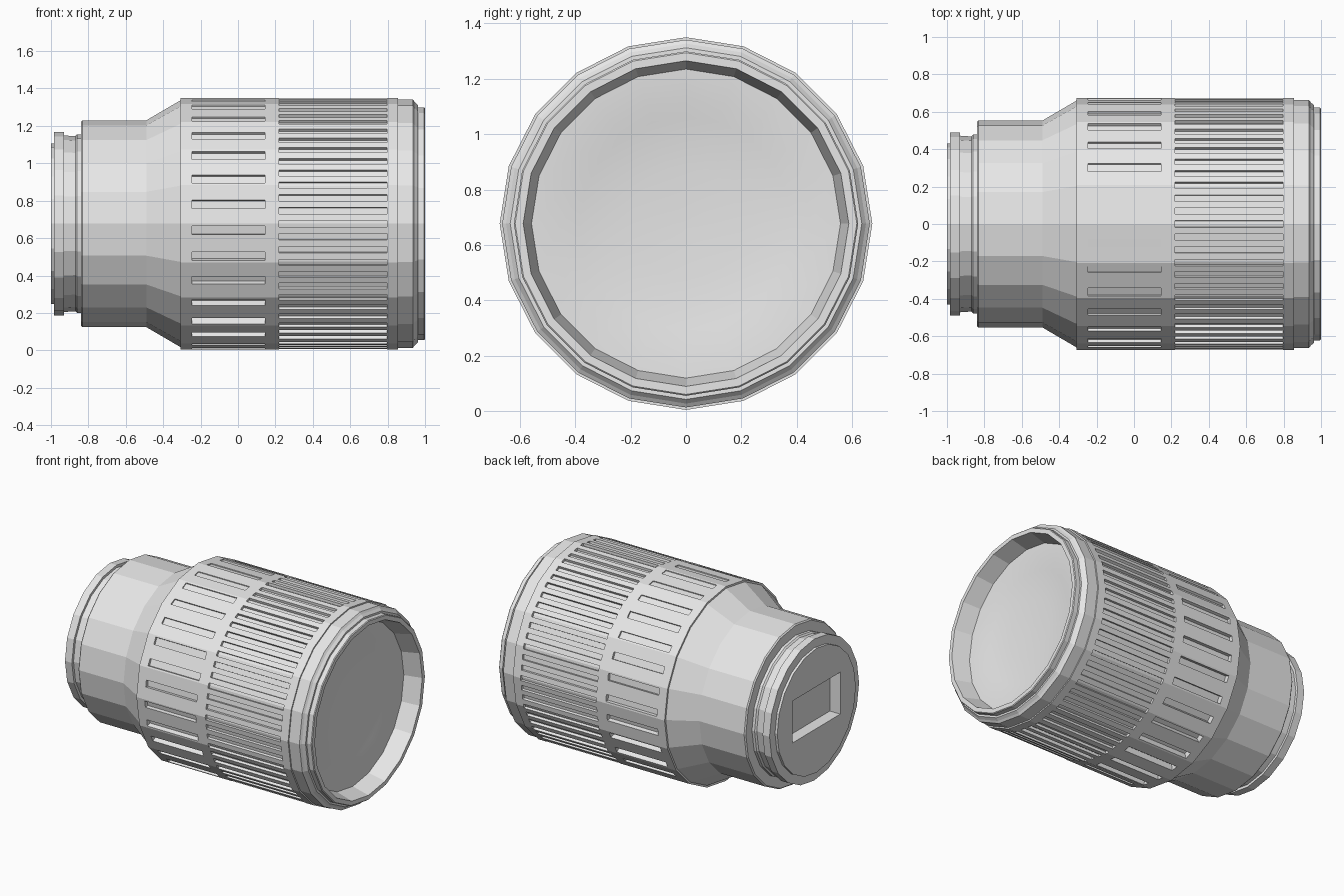
import bpy, bmesh, math

if "Cube" in bpy.data.objects:
    bpy.data.objects.remove(bpy.data.objects["Cube"])

SIDES = 20
CZ = 0.677          # height of the barrel axis
R = 0.673           # widest radius
STEP = 360 / SIDES

grey = bpy.data.materials.new("light grey")
grey.diffuse_color = (0.8, 0.8, 0.8, 1)
grey.use_nodes = True
grey.node_tree.nodes["Principled BSDF"].inputs["Base Color"].default_value = grey.diffuse_color


def ring_point(x, r, deg):
    """Point on a 20-sided ring; deg runs from the top towards the front."""
    d = deg % STEP - STEP / 2
    rr = r * math.cos(math.radians(STEP / 2)) / math.cos(math.radians(d))
    a = math.radians(deg)
    return (x, -rr * math.sin(a), CZ + rr * math.cos(a))


def finish(name, bm, recalc=True):
    bmesh.ops.remove_doubles(bm, verts=bm.verts, dist=1e-5)
    if recalc:
        bmesh.ops.recalc_face_normals(bm, faces=bm.faces)
    me = bpy.data.meshes.new(name)
    bm.to_mesh(me)
    bm.free()
    me.materials.append(grey)
    ob = bpy.data.objects.new(name, me)
    bpy.context.collection.objects.link(ob)
    return ob


def lathe(name, profile, cap_start=False, cap_end=False):
    """Spin (x, radius) pairs, listed from rear to front, around the axis."""
    bm = bmesh.new()
    rings = [[bm.verts.new(ring_point(x, r, i * STEP)) for i in range(SIDES)]
             for x, r in profile]
    for a, b in zip(rings, rings[1:]):
        for i in range(SIDES):
            j = (i + 1) % SIDES
            bm.faces.new((a[j], a[i], b[i], b[j]))
    if cap_start:
        bm.faces.new(rings[0])
    if cap_end:
        bm.faces.new(rings[-1][::-1])
    return finish(name, bm, recalc=cap_start and cap_end)


def grip(name, x0, x1, count, first, width, depth_at):
    """Ring of flush pads separated by lengthwise slots."""
    bm = bmesh.new()
    pitch = 360 / count
    edges = {round(i * STEP, 3) for i in range(SIDES)}
    for k in range(count):
        for s in (-0.5, 0.5):
            edges.add(round((first + k * pitch + s * width) % 360, 3))
    edges = sorted(edges)
    edges.append(edges[0] + 360)

    def quad(*pts):
        bm.faces.new([bm.verts.new(p) for p in pts])

    def floor(deg):
        return R - depth_at(deg)

    for a, b in zip(edges, edges[1:]):
        mid = (a + b) / 2
        off = (mid - first + pitch / 2) % pitch - pitch / 2
        slot = abs(off) < width / 2
        ra, rb = (floor(a), floor(b)) if slot else (R, R)
        quad(ring_point(x0, rb, b), ring_point(x0, ra, a),
             ring_point(x1, ra, a), ring_point(x1, rb, b))
        if slot:        # slot ends
            for x, flip in ((x0, False), (x1, True)):
                p = [ring_point(x, ra, a), ring_point(x, rb, b),
                     ring_point(x, R, b), ring_point(x, R, a)]
                quad(*(p if flip else p[::-1]))
    for k in range(count):      # slot side walls
        for s in (-0.5, 0.5):
            d = first + k * pitch + s * width
            p = [ring_point(x0, R, d), ring_point(x0, floor(d), d),
                 ring_point(x1, floor(d), d), ring_point(x1, R, d)]
            quad(*(p if s > 0 else p[::-1]))
    return finish(name, bm)


# Rear mount with flange and neck
mount = lathe("rear_mount", [
    (-1.0, 0.43), (-0.983, 0.43), (-0.983, 0.49), (-0.93, 0.49),
    (-0.93, 0.472), (-0.87, 0.468), (-0.86, 0.478), (-0.835, 0.478)],
    cap_start=True, cap_end=True)

# Rectangular rear window, cut into the mount
bm = bmesh.new()
bmesh.ops.create_cube(bm, size=1)
for v in bm.verts:
    v.co = (v.co.x * 0.16 - 1.0, v.co.y * 0.52, v.co.z * 0.29 + CZ + 0.02)
cutter = finish("rear_window_cutter", bm)
cutter.hide_render = True
cutter.hide_viewport = True
cutter.display_type = 'WIRE'
cut = mount.modifiers.new("rear window", 'BOOLEAN')
cut.object = cutter
cut.operation = 'DIFFERENCE'
cut.solver = 'EXACT'

# Rear barrel flaring into the wide collar
lathe("rear_barrel", [
    (-0.84, 0.46), (-0.84, 0.545), (-0.832, 0.553), (-0.49, 0.553),
    (-0.307, 0.66), (-0.307, R), (-0.245, R)])

# Grip rings and the plain bands around them
grip("zoom_grip", -0.245, 0.145, 30, 9, 4,
     lambda d: 0.026 - 0.020 * math.cos(math.radians(d)))
lathe("middle_band", [(0.145, R), (0.22, R)])
grip("focus_grip", 0.22, 0.797, 60, 0, 3, lambda d: 0.018)

# Front rim with stepped lip and inner wall
lathe("front_rim", [
    (0.797, R), (0.855, R), (0.855, 0.664), (0.935, 0.664), (0.945, 0.65),
    (0.962, 0.635), (0.962, 0.622), (0.995, 0.622), (1.0, 0.617),
    (1.0, 0.588), (0.88, 0.558)])

# Slightly dished front glass
glass = lathe("front_glass", [
    (0.88, 0.558), (0.874, 0.45), (0.862, 0.385), (0.848, 0.2), (0.845, 0.02)],
    cap_end=True)
bpy.context.view_layer.objects.active = glass
glass.select_set(True)
bpy.ops.object.shade_smooth_by_angle(angle=math.radians(30))
# glass and rim face the front: keep their normals pointing outwards
for name in ("front_glass",):
    me = bpy.data.objects[name].data
    if sum(p.normal.x for p in me.polygons) < 0:
        me.flip_normals()
